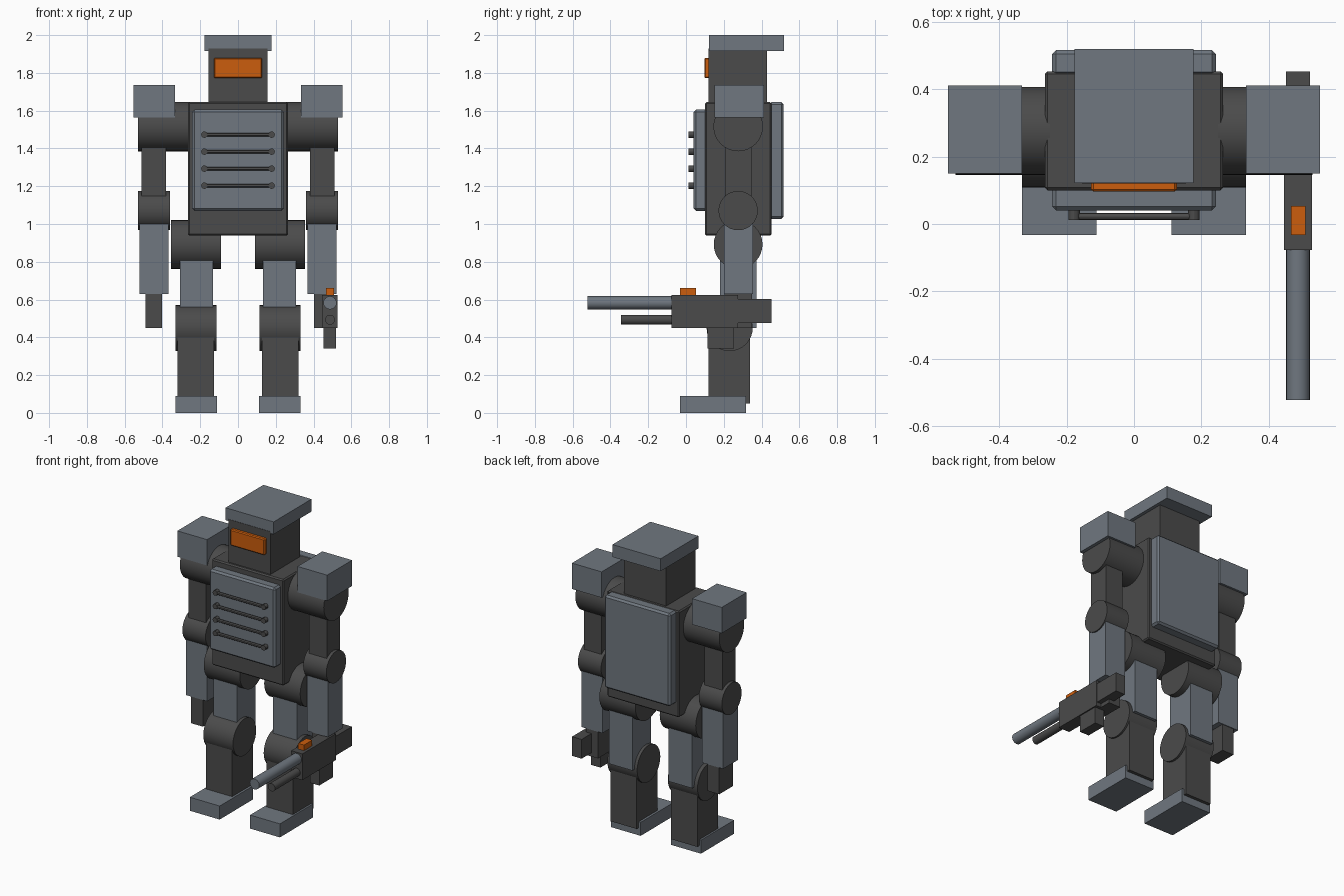
import bpy
import math

if "Cube" in bpy.data.objects:
    bpy.data.objects.remove(bpy.data.objects["Cube"], do_unlink=True)


def material(name, rgb):
    m = bpy.data.materials.new(name)
    m.use_nodes = True
    m.diffuse_color = (*rgb, 1)
    m.node_tree.nodes["Principled BSDF"].inputs["Base Color"].default_value = (*rgb, 1)
    return m


GREY = material("steel grey", (0.16, 0.185, 0.215))
DARK = material("dark iron", (0.07, 0.07, 0.07))
ORANGE = material("warm orange", (0.6, 0.11, 0.004))


def finish(name, mat):
    ob = bpy.context.object
    ob.name = name
    ob.data.materials.append(mat)
    return ob


def box(name, mat, xs, ys, zs, bevel=0):
    """Box from its extents on each axis, optionally bevelled."""
    spans = (xs, ys, zs)
    bpy.ops.mesh.primitive_cube_add(size=1, location=[(a + b) / 2 for a, b in spans])
    ob = finish(name, mat)
    ob.scale = [b - a for a, b in spans]
    bpy.ops.object.transform_apply(location=False, rotation=False, scale=True)
    if bevel:
        mod = ob.modifiers.new("Bevel", "BEVEL")
        mod.width = bevel
        mod.segments = 1
    return ob


def rod(name, mat, axis, span, centre, radius, sides=32):
    """Cylinder along x or y; centre gives the other two coordinates."""
    mid = sum(span) / 2
    if axis == "x":
        loc, rot = (mid, *centre), (0, math.pi / 2, 0)
    else:
        loc, rot = (centre[0], mid, centre[1]), (math.pi / 2, 0, 0)
    bpy.ops.mesh.primitive_cylinder_add(vertices=sides, radius=radius,
                                        depth=span[1] - span[0], location=loc, rotation=rot)
    finish(name, mat)
    bpy.ops.object.shade_smooth_by_angle()


# Head
box("head", DARK, (-0.155, 0.155), (0.12, 0.43), (1.63, 1.93))
box("head_cap", GREY, (-0.177, 0.177), (0.122, 0.52), (1.917, 2.0))
box("visor", ORANGE, (-0.127, 0.127), (0.097, 0.13), (1.772, 1.88), 0.006)

# Torso and its armour
box("torso", DARK, (-0.265, 0.265), (0.1, 0.453), (0.938, 1.645), 0.008)
box("chest_plate", GREY, (-0.243, 0.243), (0.04, 0.12), (1.07, 1.605), 0.012)
box("back_plate", GREY, (-0.243, 0.243), (0.44, 0.517), (1.027, 1.645), 0.012)

# Chest rails held by end posts
for i in range(4):
    z = 1.473 - 0.09 * i
    rod("chest_rail", DARK, "x", (-0.18, 0.18), (0.022, z), 0.01, 12)
    for x in (-0.178, 0.178):
        rod("rail_post", DARK, "y", (0.012, 0.045), (x, z), 0.017, 12)

# Arms and legs, built for both sides
for side, s in (("left", 1), ("right", -1)):
    def span(a, b):
        return (a, b) if s > 0 else (-b, -a)

    rod(side + "_shoulder", DARK, "x", span(0.25, 0.53), (0.276, 1.516), 0.131)
    box(side + "_shoulder_pad", GREY, span(0.333, 0.552), (0.15, 0.412), (1.563, 1.735))
    box(side + "_upper_arm", DARK, span(0.38, 0.51), (0.206, 0.346), (1.08, 1.5))
    rod(side + "_elbow", DARK, "x", span(0.36, 0.53), (0.276, 1.071), 0.104)
    box(side + "_forearm", GREY, span(0.367, 0.522), (0.2, 0.355), (0.63, 1.04))
    box(side + "_hand", DARK, span(0.403, 0.49), (0.205, 0.35), (0.45, 0.64))
    rod(side + "_hip", DARK, "x", span(0.09, 0.355), (0.276, 0.892), 0.129)
    box(side + "_thigh", GREY, span(0.133, 0.307), (0.18, 0.373), (0.45, 0.87))
    rod(side + "_knee", DARK, "x", span(0.113, 0.332), (0.231, 0.449), 0.122)
    box(side + "_shin", DARK, span(0.127, 0.32), (0.12, 0.338), (0.05, 0.45))
    box(side + "_foot", GREY, span(0.112, 0.332), (-0.033, 0.317), (0.0, 0.09))

# Twin barrel gun in the left hand
box("gun_body", DARK, (0.446, 0.528), (-0.077, 0.275), (0.45, 0.625))
box("gun_stock", DARK, (0.452, 0.522), (0.27, 0.453), (0.475, 0.603))
box("gun_magazine", DARK, (0.452, 0.52), (0.113, 0.255), (0.34, 0.46))
rod("upper_barrel", GREY, "y", (-0.522, -0.06), (0.487, 0.583), 0.035, 24)
rod("lower_barrel", DARK, "y", (-0.343, -0.06), (0.487, 0.493), 0.026, 24)
box("gun_sight", ORANGE, (0.466, 0.509), (-0.033, 0.054), (0.62, 0.662))
